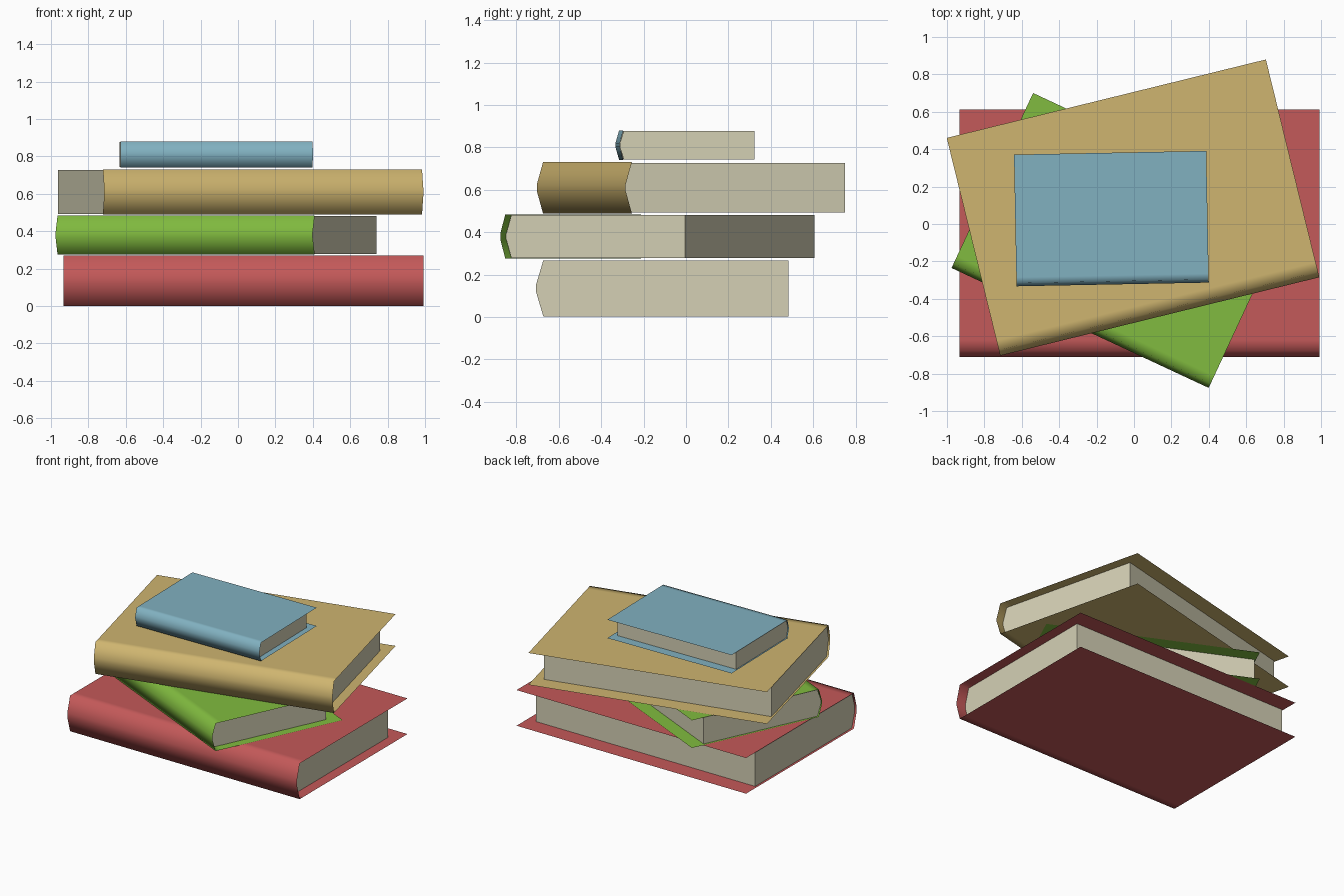
import bpy, bmesh, math
from mathutils import Matrix

if "Cube" in bpy.data.objects:
    bpy.data.objects.remove(bpy.data.objects["Cube"])


def material(name, rgb):
    m = bpy.data.materials.new(name)
    m.diffuse_color = (*rgb, 1)
    m.use_nodes = True
    m.node_tree.nodes["Principled BSDF"].inputs["Base Color"].default_value = m.diffuse_color
    return m


def extrude_profile(name, profile, x0, x1, mat, matrix, closed):
    """Sweep a (y, z) profile from x0 to x1; closed profiles get end caps."""
    bm = bmesh.new()
    a = [bm.verts.new((x0, y, z)) for y, z in profile]
    b = [bm.verts.new((x1, y, z)) for y, z in profile]
    n = len(profile)
    for i in range(n if closed else n - 1):
        j = (i + 1) % n
        bm.faces.new((a[i], a[j], b[j], b[i]))
    if closed:
        bm.faces.new(a[::-1])
        bm.faces.new(b)
        bmesh.ops.recalc_face_normals(bm, faces=bm.faces)
    me = bpy.data.meshes.new(name)
    bm.to_mesh(me)
    bm.free()
    me.materials.append(mat)
    ob = bpy.data.objects.new(name, me)
    ob.matrix_world = matrix
    bpy.context.collection.objects.link(ob)
    if not closed:
        me.shade_smooth()
    return ob


paper = material("paper", (0.66, 0.63, 0.46))


def book(name, corner, angle, length, depth, z0, z1, rgb):
    """corner = left end of the spine, angle = spine direction in degrees."""
    h = z1 - z0
    place = Matrix.Translation((*corner, z0)) @ Matrix.Rotation(math.radians(angle), 4, 'Z')
    s = 0.026 * depth
    # wrap-around cover sheet: top board, pointed spine, bottom board
    cover = [(depth, h), (0.07 * depth, h), (s, h), (0.001, 0.56 * h),
             (0.001, 0.44 * h), (s, 0), (0.07 * depth, 0), (depth, 0)]
    extrude_profile(name + "_cover", cover, 0, length, material(name, rgb), place, False)
    # page block, set back from the fore edge and the right end
    e, g, fore = 0.003, 0.004 * depth, 0.904 * depth
    pages = [(fore, h - e), (s + g, h - e), (g, 0.56 * h), (g, 0.44 * h),
             (s + g, e), (fore, e)]
    extrude_profile(name + "_pages", pages, 0.007 * length, 0.961 * length, paper, place, True)


book("red_book", (-0.932, -0.713), 0, 1.924, 1.325, 0.0, 0.27, (0.55, 0.10, 0.10))
book("green_book", (-0.976, -0.236), -25, 1.517, 1.033, 0.275, 0.484, (0.22, 0.50, 0.05))
book("yellow_book", (-0.715, -0.705), 13.8, 1.757, 1.20, 0.489, 0.73, (0.62, 0.46, 0.16))
book("blue_book", (-0.628, -0.334), 1.1, 1.028, 0.705, 0.741, 0.88, (0.22, 0.44, 0.53))
